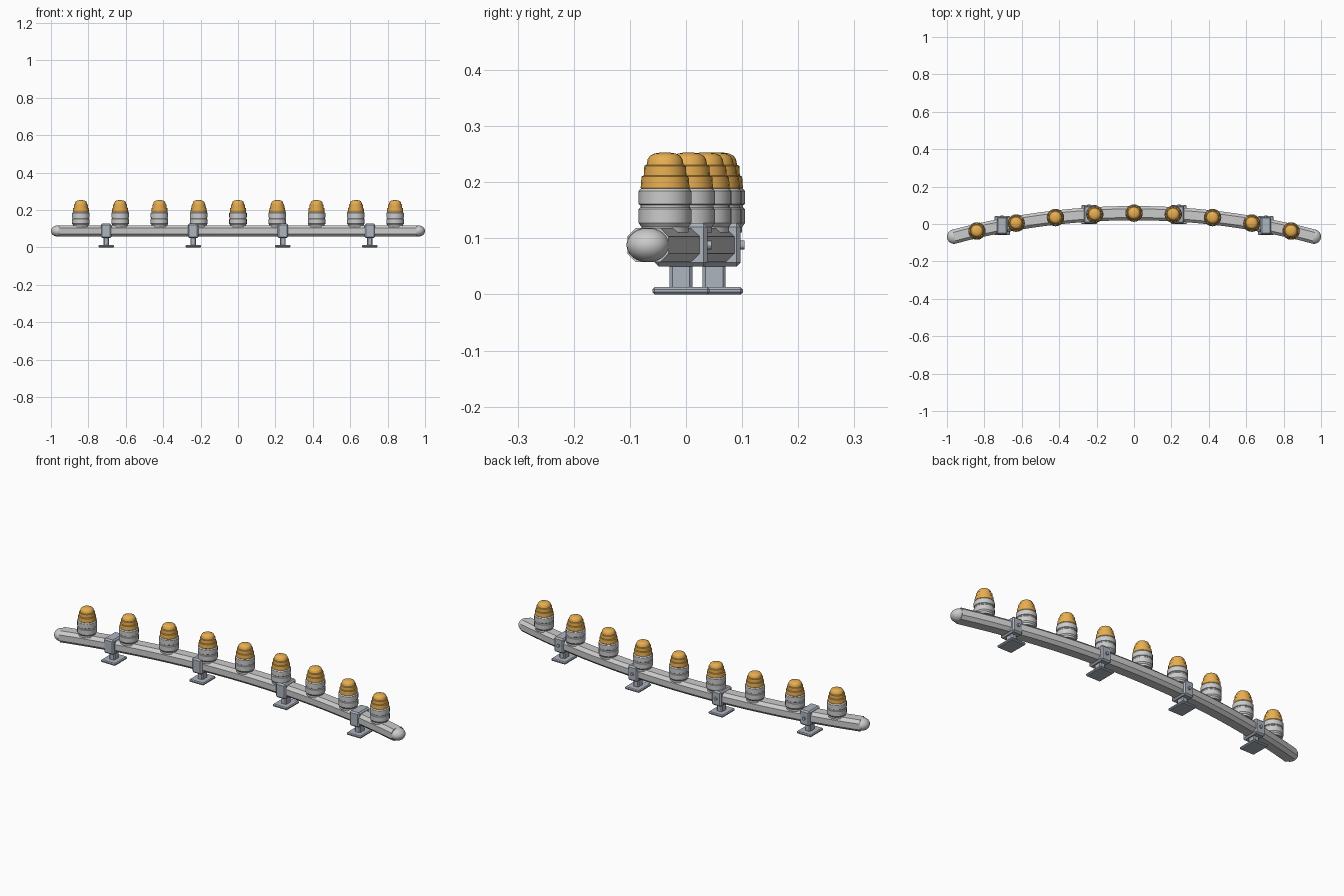
import bpy, bmesh, math
from mathutils import Matrix

if "Cube" in bpy.data.objects:
    bpy.data.objects.remove(bpy.data.objects["Cube"])

R, Y0, ZC = 3.75, 0.058, 0.088      # bar arc radius, apex y, bar centre height
X_END = 0.963


def arc_y(x):
    return Y0 - R + math.sqrt(R * R - x * x)


def material(name, rgb):
    m = bpy.data.materials.new(name)
    m.diffuse_color = (*rgb, 1)
    m.use_nodes = True
    m.node_tree.nodes["Principled BSDF"].inputs["Base Color"].default_value = m.diffuse_color
    return m


AMBER = material("amber", (0.8, 0.42, 0.08))
STEEL = material("steel", (0.42, 0.46, 0.52))


def finish(bm, name, mat=None, smooth=True):
    bmesh.ops.recalc_face_normals(bm, faces=bm.faces)
    me = bpy.data.meshes.new(name)
    bm.to_mesh(me)
    bm.free()
    ob = bpy.data.objects.new(name, me)
    bpy.context.collection.objects.link(ob)
    if mat:
        me.materials.append(mat)
    if smooth:
        bpy.ops.object.select_all(action='DESELECT')
        ob.select_set(True)
        bpy.context.view_layer.objects.active = ob
        bpy.ops.object.shade_smooth_by_angle(angle=math.radians(30))
    return ob


def box(name, center, size, bevel, mat):
    bm = bmesh.new()
    bmesh.ops.create_cube(bm, size=1)
    bmesh.ops.scale(bm, vec=size, verts=bm.verts)
    bmesh.ops.translate(bm, vec=center, verts=bm.verts)
    bmesh.ops.bevel(bm, geom=bm.edges[:], offset=bevel, segments=1,
                    affect='EDGES', profile=0.5)
    return finish(bm, name, mat, smooth=False)


def lathe(name, profile, loc, mat=None, sides=20):
    bm = bmesh.new()
    rings = [[bm.verts.new((loc[0] + r * math.cos(2 * math.pi * i / sides),
                            loc[1] + r * math.sin(2 * math.pi * i / sides), z))
              for i in range(sides)] for r, z in profile]
    for a, b in zip(rings, rings[1:]):
        for i in range(sides):
            j = (i + 1) % sides
            bm.faces.new((a[i], a[j], b[j], b[i]))
    bm.faces.new(rings[0])
    bm.faces.new(rings[-1])
    return finish(bm, name, mat)


# Curved bar: eight-sided section swept along the arc
W, H, C = 0.038, 0.030, 0.015
section = [(W, H - C), (W - C, H), (C - W, H), (-W, H - C),
           (-W, C - H), (C - W, -H), (W - C, -H), (W, C - H)]
a_end = math.asin(X_END / R)
bm = bmesh.new()
rings = []
for k in range(25):
    a = a_end * (k / 12 - 1)
    rings.append([bm.verts.new(((R + u) * math.sin(a),
                                Y0 - R + (R + u) * math.cos(a), ZC + v))
                  for u, v in section])
for p, q in zip(rings, rings[1:]):
    for i in range(8):
        j = (i + 1) % 8
        bm.faces.new((p[i], p[j], q[j], q[i]))
bm.faces.new(rings[0])
bm.faces.new(rings[-1])
finish(bm, "curved_bar")

# Rounded end caps
for s, side in ((-1, "left"), (1, "right")):
    bm = bmesh.new()
    bmesh.ops.create_uvsphere(bm, u_segments=24, v_segments=12, radius=1)
    bm.transform(Matrix.Translation((s * X_END, arc_y(X_END), ZC))
                 @ Matrix.Rotation(-s * a_end, 4, 'Z')
                 @ Matrix.Diagonal((0.037, 0.0385, 0.0305, 1)))
    finish(bm, "end_cap_" + side)

# Lamps: grooved grey socket and stepped amber lens
SOCKET = [(0.042, 0.110), (0.042, 0.120), (0.047, 0.127), (0.047, 0.152),
          (0.044, 0.155), (0.044, 0.159), (0.047, 0.161), (0.047, 0.184),
          (0.045, 0.187), (0.041, 0.190)]
LENS = [(0.041, 0.187), (0.0435, 0.190), (0.042, 0.210), (0.038, 0.212),
        (0.037, 0.229), (0.033, 0.231), (0.031, 0.241), (0.027, 0.247),
        (0.019, 0.251), (0.008, 0.253)]
for i in range(9):
    x = 0.21 * (i - 4)
    loc = (x, arc_y(x))
    lathe(f"lamp_socket_{i + 1}", SOCKET, loc)
    lathe(f"lamp_lens_{i + 1}", LENS, loc, AMBER)

# Mounts: base plate, post, clamp around the bar and rear bolt
for n, x in enumerate((-0.705, -0.24, 0.24, 0.705), 1):
    y = arc_y(x)
    box(f"mount_base_{n}", (x, y, 0.0065), (0.083, 0.102, 0.013), 0.004, STEEL)
    box(f"mount_post_{n}", (x, y, 0.033), (0.030, 0.041, 0.050), 0.005, STEEL)
    box(f"mount_clamp_{n}", (x, y, 0.0885), (0.056, 0.094, 0.077), 0.007, STEEL)
    bm = bmesh.new()
    bmesh.ops.create_cone(bm, cap_ends=True, segments=12, radius1=0.008,
                          radius2=0.008, depth=0.014,
                          matrix=Matrix.Translation((x, y + 0.047, ZC))
                          @ Matrix.Rotation(math.pi / 2, 4, 'X'))
    finish(bm, f"clamp_bolt_{n}", STEEL)
